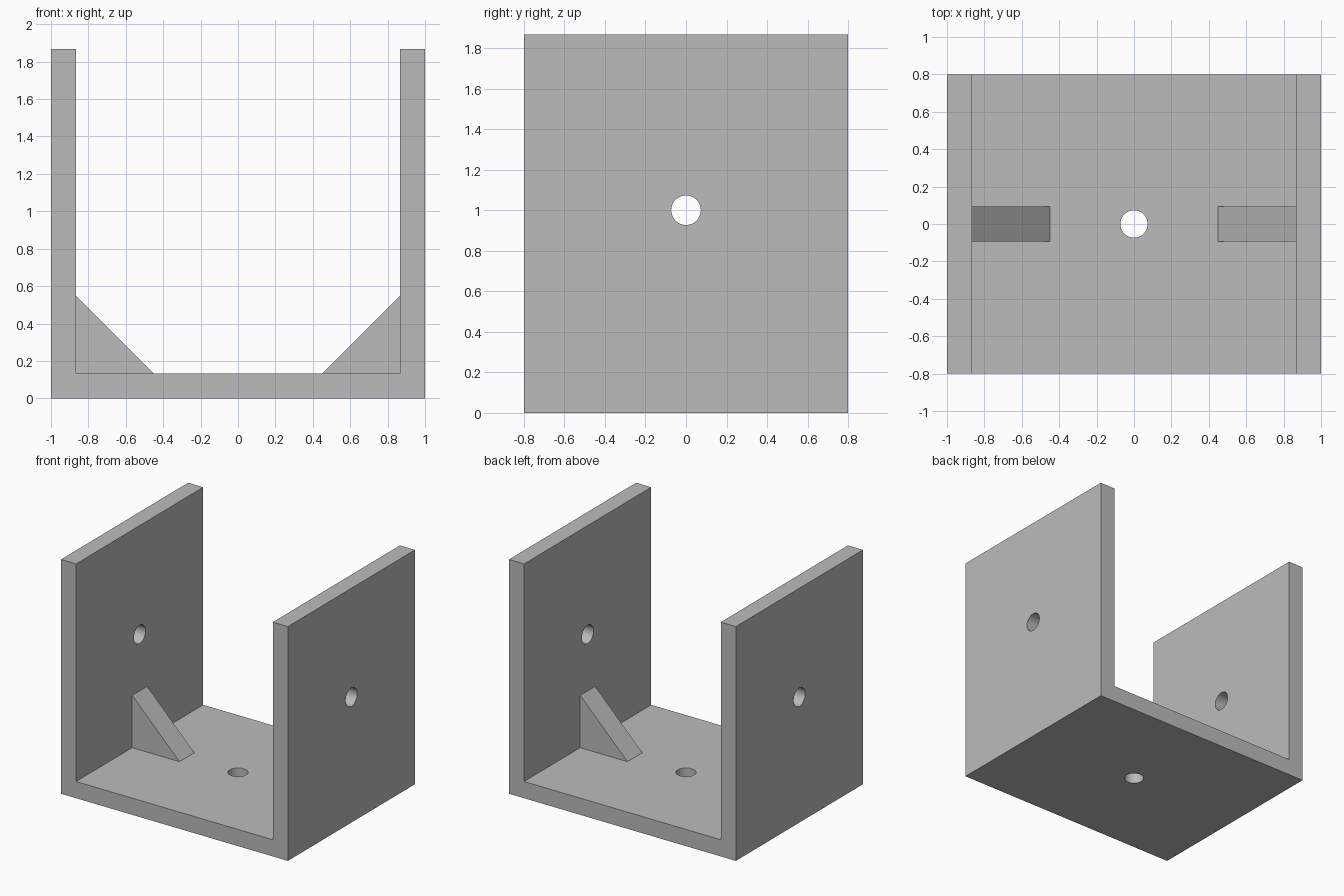
import bpy
import bmesh
import math

if "Cube" in bpy.data.objects:
    bpy.data.objects.remove(bpy.data.objects["Cube"], do_unlink=True)

HALF_W, HALF_D, HEIGHT, WALL = 1.0, 0.8, 1.867, 0.133
HOLE_R, HOLE_Z = 0.073, 1.0
RIB, RIB_HALF = 0.417, 0.094
INNER = HALF_W - WALL

grey = bpy.data.materials.new("light_grey")
grey.use_nodes = True
colour = (0.5, 0.5, 0.5, 1)
grey.diffuse_color = colour
grey.node_tree.nodes["Principled BSDF"].inputs["Base Color"].default_value = colour


def extrude_profile(name, points, half_depth):
    """Solid made by sweeping an x-z outline along y."""
    bm = bmesh.new()
    face = bm.faces.new([bm.verts.new((x, -half_depth, z)) for x, z in points])
    swept = bmesh.ops.extrude_face_region(bm, geom=[face])["geom"]
    verts = [v for v in swept if isinstance(v, bmesh.types.BMVert)]
    bmesh.ops.translate(bm, verts=verts, vec=(0, 2 * half_depth, 0))
    bmesh.ops.recalc_face_normals(bm, faces=bm.faces)
    mesh = bpy.data.meshes.new(name)
    bm.to_mesh(mesh)
    bm.free()
    mesh.materials.append(grey)
    obj = bpy.data.objects.new(name, mesh)
    bpy.context.collection.objects.link(obj)
    return obj


def drill(target, location, rotation, length):
    """Cut a round hole and discard the cutter."""
    bpy.ops.mesh.primitive_cylinder_add(vertices=48, radius=HOLE_R, depth=length,
                                        location=location, rotation=rotation)
    cutter = bpy.context.object
    cutter.hide_render = True
    cutter.data.materials.append(grey)
    mod = target.modifiers.new("hole", "BOOLEAN")
    mod.operation, mod.solver, mod.object = "DIFFERENCE", "EXACT", cutter
    bpy.context.view_layer.objects.active = target
    bpy.ops.object.modifier_apply(modifier=mod.name)
    bpy.data.objects.remove(cutter, do_unlink=True)


# U-shaped bracket body
right_half = [(HALF_W, 0), (HALF_W, HEIGHT), (INNER, HEIGHT), (INNER, WALL)]
outline = right_half + [(-x, z) for x, z in reversed(right_half)]
bracket = extrude_profile("bracket_body", outline, HALF_D)

# Aligned holes through both walls, and one through the base
drill(bracket, (0, 0, HOLE_Z), (0, math.pi / 2, 0), 3)
drill(bracket, (0, 0, WALL / 2), (0, 0, 0), 0.5)

bpy.ops.object.select_all(action="DESELECT")
bracket.select_set(True)
bpy.context.view_layer.objects.active = bracket
bpy.ops.object.shade_smooth_by_angle(angle=math.radians(30))

# Triangular corner ribs
for side, sign in (("left", 1), ("right", -1)):
    triangle = [(sign * INNER, WALL), (sign * (INNER - RIB), WALL),
                (sign * INNER, WALL + RIB)]
    extrude_profile(side + "_corner_rib", triangle, RIB_HALF)
